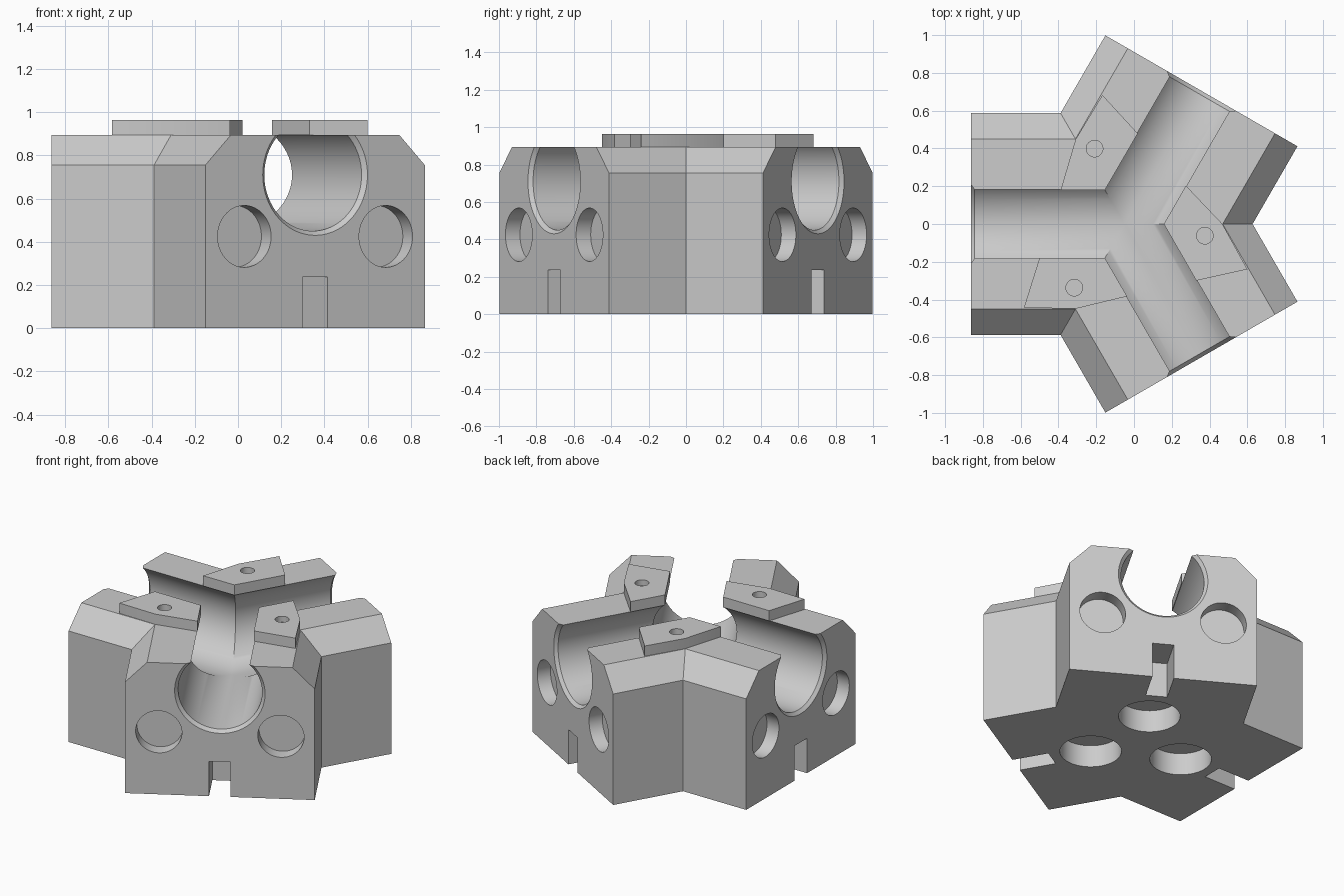
import bpy, bmesh
from math import cos, sin, tan, pi, radians
from mathutils import Matrix, Vector

cube = bpy.data.objects.get("Cube")
if cube:
    bpy.data.objects.remove(cube)

GREY = (0.604, 0.604, 0.604, 1)
grey = bpy.data.materials.new("light grey")
grey.use_nodes = True
grey.diffuse_color = GREY
grey.node_tree.nodes["Principled BSDF"].inputs["Base Color"].default_value = GREY

CENTRE = Vector((-0.05, 0, 0))
REACH, HALF, TOP_HALF = 0.814, 0.587, 0.45
SHOULDER, TOP, PLATE_TOP = 0.755, 0.895, 0.965
BORE_Z, BORE_R, LIP = 0.71, 0.26, 0.02
ARMS = [radians(a) for a in (60, 180, 300)]


def turn(angle):
    return Matrix.Translation(CENTRE) @ Matrix.Rotation(angle, 4, "Z")


def add_loft(bm, rings, angle=None, start_cap=True):
    """Skin through rings with equal point counts, placed along an arm."""
    m = Matrix() if angle is None else turn(angle)
    loops = [[bm.verts.new(m @ Vector(p)) for p in ring] for ring in rings]
    n = len(loops[0])
    for low, high in zip(loops, loops[1:]):
        for i in range(n):
            j = (i + 1) % n
            bm.faces.new((low[i], low[j], high[j], high[i]))
    if start_cap:
        bm.faces.new(loops[0][::-1])
    bm.faces.new(loops[-1])


def make_object(name, bm):
    mesh = bpy.data.meshes.new(name)
    bm.to_mesh(mesh)
    bm.free()
    ob = bpy.data.objects.new(name, mesh)
    bpy.context.collection.objects.link(ob)
    return ob


def solid(name, rings, angle=None):
    bm = bmesh.new()
    add_loft(bm, rings, angle)
    return make_object(name, bm)


def circle(r, n=64):
    return [(r * cos(2 * pi * i / n), r * sin(2 * pi * i / n)) for i in range(n)]


def prism(name, outline, z0, z1, angle):
    return solid(name, [[(x, y, z) for x, y in outline] for z in (z0, z1)], angle)


def volume(mesh):
    bm = bmesh.new()
    bm.from_mesh(mesh)
    v = abs(bm.calc_volume())
    bm.free()
    return v


def cut(ob, cutter):
    """Subtract the cutter, moving to another solver if one fails."""
    cutter.hide_render = True
    before = volume(ob.data)
    for solver in ("EXACT", "MANIFOLD", "FLOAT"):
        mod = ob.modifiers.new("cut", "BOOLEAN")
        mod.operation, mod.solver, mod.object = "DIFFERENCE", solver, cutter
        graph = bpy.context.evaluated_depsgraph_get()
        mesh = bpy.data.meshes.new_from_object(ob.evaluated_get(graph))
        ob.modifiers.clear()
        if before * 0.5 < volume(mesh) < before * 0.99999:
            ob.data = mesh
            break
    bpy.data.objects.remove(cutter)


def finish(ob):
    ob.data.materials.clear()
    ob.data.materials.append(grey)
    bpy.ops.object.select_all(action="DESELECT")
    ob.select_set(True)
    bpy.context.view_layer.objects.active = ob
    bpy.ops.object.shade_smooth_by_angle(angle=radians(30))


def star(half, z):
    """Three-armed outline with the given arm half width."""
    return [turn(a) @ Vector((x, y, z)) for a in ARMS
            for x, y in ((REACH, -half), (REACH, half), (half / tan(pi / 3), half))]


# Three-armed body with chamfered upper edges
body = solid("body", [star(HALF, 0), star(HALF, SHOULDER), star(TOP_HALF, TOP)])

# Open three-way channel, mitred at the centre, with countersunk mouths
bm = bmesh.new()
for a in ARMS:
    rings = [[(abs(y) / tan(pi / 3), y, BORE_Z + z) for y, z in circle(BORE_R, 96)]]
    for x, r in ((REACH - LIP, BORE_R), (REACH + LIP, BORE_R + 2 * LIP)):
        rings.append([(x, y, BORE_Z + z) for y, z in circle(r, 96)])
    add_loft(bm, rings, a, start_cap=False)
bmesh.ops.remove_doubles(bm, verts=bm.verts, dist=0.0001)
cut(body, make_object("channel", bm))

for a in ARMS:
    # Round pockets in the end face
    for side in (-1, 1):
        cut(body, solid("end_pocket", [[(x, side * 0.378 + y, 0.425 + z) for y, z in circle(0.143)]
                                       for x in (REACH - 0.09, REACH + 0.1)], a))
    # Slot at the foot of the end face
    w, back, front = 0.067, REACH - 0.235, REACH + 0.1
    cut(body, prism("slot", [(back, -w), (front, -w), (front, w), (back, w)], -0.1, 0.237, a))
    # Round recess underneath
    cut(body, prism("base_recess", [(0.325 + x, y) for x, y in circle(0.19)], -0.1, 0.15, a))
finish(body)

# Raised plates in the inner corners, each with a small blind hole
outline = [(0.208, 0), (0.38, -0.3), (0.65, -0.24), (0.518, 0), (0.325, 0.203)]
for i in range(3):
    a = i * 2 * pi / 3
    plate = prism("corner_plate_%d" % (i + 1), outline, TOP, PLATE_TOP, a)
    cut(plate, prism("pin_hole", [(0.425 + x, y - 0.062) for x, y in circle(0.044, 32)],
                     PLATE_TOP - 0.04, PLATE_TOP + 0.1, a))
    finish(plate)
